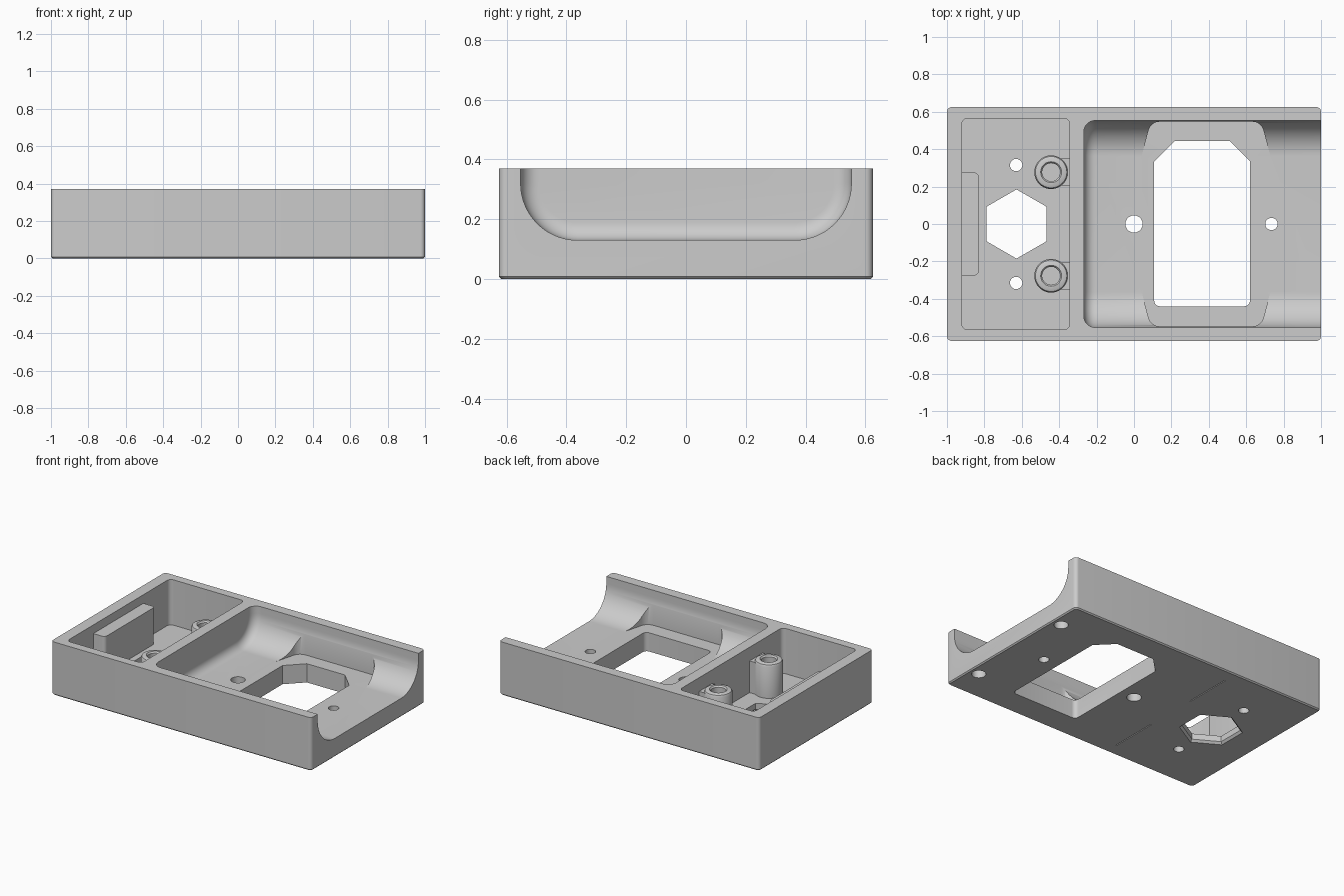
import bpy, bmesh, math
from mathutils import Vector

old = bpy.data.objects.get("Cube")
if old:
    bpy.data.objects.remove(old, do_unlink=True)

grey = bpy.data.materials.new("light_grey")
grey.use_nodes = True
colour = (0.604, 0.604, 0.604, 1)
grey.diffuse_color = colour
grey.node_tree.nodes["Principled BSDF"].inputs["Base Color"].default_value = colour


def rounded(points, radii, steps=6):
    """Round the corners of a polygon; radii is one number or one per corner."""
    if not isinstance(radii, (list, tuple)):
        radii = [radii] * len(points)
    out = []
    pts = [Vector(p) for p in points]
    for i, p in enumerate(pts):
        a = (pts[i - 1] - p).normalized()
        b = (pts[(i + 1) % len(pts)] - p).normalized()
        r = radii[i]
        if r == 0:
            out.append(p)
            continue
        half = a.angle(b) / 2
        centre = p + (a + b).normalized() * (r / math.sin(half))
        start = (p + a * (r / math.tan(half)) - centre).normalized()
        end = (p + b * (r / math.tan(half)) - centre).normalized()
        for k in range(steps + 1):
            out.append(centre + start.slerp(end, k / steps).normalized() * r)
    return out


def loft(name, rings):
    """Skin a closed solid through rings with equal point counts."""
    bm = bmesh.new()
    loops = [[bm.verts.new(p) for p in ring] for ring in rings]
    n = len(loops[0])
    for lo, hi in zip(loops, loops[1:]):
        for i in range(n):
            j = (i + 1) % n
            bm.faces.new((lo[i], lo[j], hi[j], hi[i]))
    bm.faces.new(loops[0][::-1])
    bm.faces.new(loops[-1])
    bmesh.ops.recalc_face_normals(bm, faces=bm.faces)
    mesh = bpy.data.meshes.new(name)
    bm.to_mesh(mesh)
    bm.free()
    mesh.materials.append(grey)
    obj = bpy.data.objects.new(name, mesh)
    bpy.context.collection.objects.link(obj)
    return obj


def prism(name, outline, z0, z1):
    return loft(name, [[(p[0], p[1], z) for p in outline] for z in (z0, z1)])


def rect(x0, x1, y0, y1):
    return [(x0, y0), (x1, y0), (x1, y1), (x0, y1)]


def disc(x, y, levels, sides=40, turn=0.0):
    """Rings of (radius, height) around a vertical axis."""
    angles = [turn + math.tau * i / sides for i in range(sides)]
    return [[(x + r * math.cos(a), y + r * math.sin(a), z) for a in angles]
            for r, z in levels]


def combine(target, tool, operation="DIFFERENCE"):
    tool.hide_render = True
    mod = target.modifiers.new("combine", "BOOLEAN")
    mod.operation = operation
    mod.solver = "EXACT"
    mod.object = tool
    bpy.context.view_layer.objects.active = target
    bpy.ops.object.modifier_apply(modifier=mod.name)
    bpy.data.objects.remove(tool, do_unlink=True)


TOP, FLOOR, TRAY = 0.37, 0.13, 0.055
ABOVE, BELOW = 0.6, -0.1

# Outer block with rounded uprights and a chamfered underside
edge = rounded(rect(-1, 1, -0.625, 0.625), 0.025)
inner = rounded(rect(-0.992, 0.992, -0.617, 0.617), 0.02)
body = loft("tray_body", [[(p.x, p.y, 0) for p in inner],
                          [(p.x, p.y, 0.008) for p in edge],
                          [(p.x, p.y, TOP) for p in edge]])


# Long channel, round-bottomed, open at one end and filleted at the other
def channel_ring(x, inset):
    w, z = 0.553 - inset, FLOOR + inset
    shape = rounded([(-w, ABOVE), (-w, z), (w, z), (w, ABOVE)],
                    [0, 0.19 - inset, 0.19 - inset, 0], 20)
    return [(x, p.x, p.y) for p in shape]


fillet = 0.06
rings = []
for k in range(9):
    a = math.pi / 2 * k / 8
    rings.append(channel_ring(-0.268 + fillet * (1 - math.sin(a)),
                              fillet * (1 - math.cos(a))))
rings = rings[::-1] + [channel_ring(1.2, 0)]
rings.sort(key=lambda ring: ring[0][0])
combine(body, loft("channel_cutter", rings))

# Flat-sided recess that widens the channel around the window
recess = [(0.04, -0.36), (0.09, -0.547), (0.68, -0.547), (0.73, -0.36),
          (0.73, 0.36), (0.68, 0.547), (0.09, 0.547), (0.04, 0.36)]
combine(body, prism("recess_cutter",
                    rounded(recess, [0, 0.06, 0.06, 0, 0, 0.06, 0.06, 0]),
                    FLOOR, ABOVE))

# Window through the floor, with two clipped corners
window = [(0.108, -0.44), (0.62, -0.44), (0.62, 0.335), (0.51, 0.445),
          (0.218, 0.445), (0.108, 0.335)]
combine(body, prism("window_cutter", rounded(window, [0.03, 0.03, 0, 0, 0, 0]),
                    BELOW, ABOVE))

# Closed compartment
combine(body, prism("compartment_cutter",
                    rounded(rect(-0.92, -0.345, -0.565, 0.565), 0.03),
                    TRAY, ABOVE))

# Ledge on the end wall
combine(body, prism("end_ledge",
                    rounded(rect(-0.95, -0.83, -0.275, 0.275), [0, 0.025, 0.025, 0]),
                    TRAY - 0.02, 0.31), "UNION")

# Screw posts tied to the partition, with blind holes
for side in (-1, 1):
    y = side * 0.277
    combine(body, prism("post_web", rect(-0.44, -0.32, y - 0.072, y + 0.072),
                        TRAY - 0.02, 0.275), "UNION")
    combine(body, loft("screw_post", disc(-0.443, y, [
        (0.09, TRAY - 0.02), (0.09, 0.272), (0.084, 0.285), (0.072, 0.29)])), "UNION")
    combine(body, loft("post_hole_cutter", disc(-0.443, y, [
        (0.048, 0.1), (0.048, 0.28), (0.06, 0.295), (0.06, ABOVE)])))

# Hexagonal hole with a chamfered lower rim
combine(body, loft("hexagon_cutter", disc(-0.628, 0, [
    (0.21, -0.01), (0.185, 0.015), (0.185, 0.2)], 6, math.pi / 6)))

# Round through holes
for x, y, r in ((-0.63, 0.315, 0.033), (-0.63, -0.315, 0.033),
                (0, 0, 0.046), (0.735, 0, 0.033)):
    combine(body, loft("hole_cutter", disc(x, y, [(r, BELOW), (r, 0.25)])))

# Blind sockets and narrow slits in the underside
for side in (-1, 1):
    combine(body, loft("socket_cutter",
                       disc(0.93, side * 0.4, [(0.045, BELOW), (0.045, 0.07)])))
    y = side * 0.36
    combine(body, prism("slit_cutter", rect(-0.302, -0.296, y - 0.17, y + 0.17),
                        BELOW, 0.3))

# Smooth the curves, keep the machined edges crisp
bpy.ops.object.select_all(action="DESELECT")
body.select_set(True)
bpy.context.view_layer.objects.active = body
bpy.ops.object.shade_smooth_by_angle(angle=math.radians(30))
